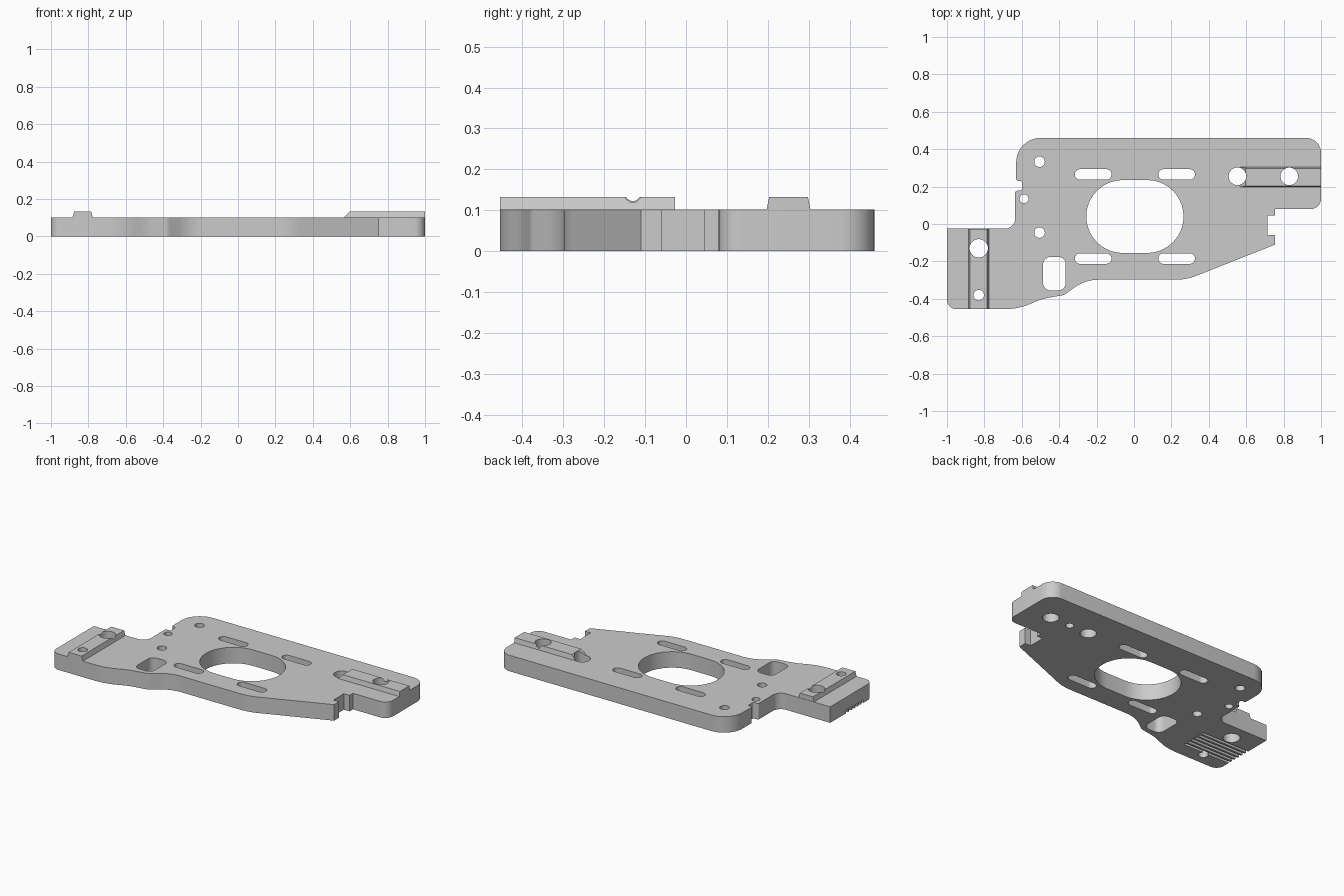
import bpy, bmesh, math
from mathutils import Vector

cube = bpy.data.objects.get("Cube")
if cube:
    bpy.data.objects.remove(cube, do_unlink=True)

PLATE_TOP = 0.102
RAIL_TOP = 0.132

grey = bpy.data.materials.new("light_grey")
grey.use_nodes = True
grey.diffuse_color = (0.6, 0.6, 0.6, 1)
bsdf = next(n for n in grey.node_tree.nodes if n.type == "BSDF_PRINCIPLED")
bsdf.inputs["Base Color"].default_value = grey.diffuse_color


def fillet(corners, steps=10):
    """Round each (x, y, radius) corner of a closed outline."""
    pts = []
    for i, (x, y, r) in enumerate(corners):
        p = Vector((x, y))
        if r == 0:
            pts.append(p)
            continue
        a = (Vector(corners[i - 1][:2]) - p).normalized()
        b = (Vector(corners[(i + 1) % len(corners)][:2]) - p).normalized()
        half = a.angle(b) / 2
        centre = p + (a + b).normalized() * (r / math.sin(half))
        reach = r / math.tan(half)
        start, end = p + a * reach - centre, p + b * reach - centre
        sweep = start.angle_signed(end)
        for k in range(steps + 1):
            t = -sweep * k / steps
            c, s = math.cos(t), math.sin(t)
            pts.append(centre + Vector((start.x * c - start.y * s,
                                        start.x * s + start.y * c)))
    return pts


def prism(bm, pts, z0, z1):
    """Extrude a flat outline between two heights."""
    face = bm.faces.new([bm.verts.new((p[0], p[1], z0)) for p in pts])
    ext = bmesh.ops.extrude_face_region(bm, geom=[face])
    verts = [g for g in ext["geom"] if isinstance(g, bmesh.types.BMVert)]
    bmesh.ops.translate(bm, verts=verts, vec=(0, 0, z1 - z0))
    return verts


def finish(name, bm):
    bmesh.ops.recalc_face_normals(bm, faces=bm.faces)
    mesh = bpy.data.meshes.new(name)
    bm.to_mesh(mesh)
    bm.free()
    ob = bpy.data.objects.new(name, mesh)
    bpy.context.collection.objects.link(ob)
    return ob


def box(x0, x1, y0, y1):
    return [(x0, y0), (x1, y0), (x1, y1), (x0, y1)]


def circle(x, y, r, n=40):
    return [(x + r * math.cos(math.tau * i / n), y + r * math.sin(math.tau * i / n))
            for i in range(n)]


def slot(x, y, half, r, n=20):
    """Horizontal slot with round ends, half = half the centre distance."""
    return [(x + side * half + r * math.cos(a), y + r * math.sin(a))
            for side, first in ((1, -math.pi / 2), (-1, math.pi / 2))
            for a in (first + math.pi * i / n for i in range(n + 1))]


# Plate outline, clockwise from the back left of the top face
outline = [
    (-0.63, 0.46, 0.13), (1, 0.46, 0.08), (1, 0.08, 0.055), (0.755, 0.08, 0),
    (0.755, 0.045, 0), (0.715, 0.045, 0), (0.715, -0.06, 0), (0.755, -0.06, 0),
    (0.755, -0.11, 0), (0.28, -0.298, 0.3), (-0.26, -0.298, 0.22),
    (-0.375, -0.38, 0.06), (-0.49, -0.4, 0.3), (-0.62, -0.455, 0.35),
    (-1, -0.455, 0.05), (-1, -0.025, 0), (-0.635, -0.025, 0.055),
    (-0.635, 0.178, 0.012), (-0.6, 0.178, 0.008), (-0.6, 0.23, 0.008),
    (-0.63, 0.23, 0.012),
]
bm = bmesh.new()
prism(bm, fillet(outline), 0, PLATE_TOP)
plate = finish("mounting_plate", bm)

# Raised rail along the right end
bm = bmesh.new()
top = prism(bm, box(0.567, 1, 0.197, 0.304), PLATE_TOP, RAIL_TOP)
for v in top:
    v.co.y += 0.006 if v.co.y < 0.25 else -0.006
    if v.co.x < 0.8:
        v.co.x += 0.03
long_rail = finish("long_rail", bm)

# Raised rail across the leg
bm = bmesh.new()
top = prism(bm, box(-0.885, -0.776, -0.455, -0.027), PLATE_TOP, RAIL_TOP)
for v in top:
    v.co.x += 0.009 if v.co.x < -0.83 else -0.009
leg_rail = finish("leg_rail", bm)

# Through openings: centre, adjusting slots, window and bolt holes
bm = bmesh.new()
openings = [slot(0.005, 0.04, 0.065, 0.195)]
openings += [slot(x, y, 0.07, 0.028) for x in (-0.218, 0.228) for y in (-0.185, 0.265)]
openings.append(fillet([(x, y, 0.04) for x, y in box(-0.486, -0.365, -0.355, -0.176)]))
openings += [circle(x, y, r) for x, y, r in (
    (-0.505, 0.333, 0.028), (-0.505, -0.046, 0.028), (-0.588, 0.135, 0.024),
    (-0.83, -0.13, 0.049), (-0.83, -0.38, 0.028),
    (0.553, 0.255, 0.047), (0.83, 0.255, 0.047))]
for pts in openings:
    prism(bm, pts, -0.1, 0.3)
# Blind hole in the underside, below the long rail
prism(bm, circle(0.69, 0.255, 0.024), -0.1, 0.08)
hole_cutter = finish("hole_cutter", bm)

# Parallel grooves in the underside of the leg, open at the end
bm = bmesh.new()
for i in range(6):
    y = -0.195 - 0.031 * i
    prism(bm, box(-1.1, -0.67, y - 0.009, y + 0.009), -0.1, 0.02)
groove_cutter = finish("groove_cutter", bm)

cutters = (hole_cutter, groove_cutter)
for ob, cuts in ((plate, cutters), (long_rail, cutters[:1]), (leg_rail, cutters[:1])):
    for cutter in cuts:
        mod = ob.modifiers.new(cutter.name, "BOOLEAN")
        mod.operation = "DIFFERENCE"
        mod.solver = "EXACT"
        mod.object = cutter

# Bake the cuts, then drop the cutters
graph = bpy.context.evaluated_depsgraph_get()
graph.update()
bpy.ops.object.select_all(action="DESELECT")
for ob in (plate, long_rail, leg_rail):
    cut = bpy.data.meshes.new_from_object(ob.evaluated_get(graph))
    ob.modifiers.clear()
    ob.data = cut
    cut.materials.clear()
    cut.materials.append(grey)
    ob.select_set(True)
bpy.context.view_layer.objects.active = plate
for cutter in cutters:
    bpy.data.objects.remove(cutter, do_unlink=True)
bpy.ops.object.shade_smooth_by_angle(angle=math.radians(30))
